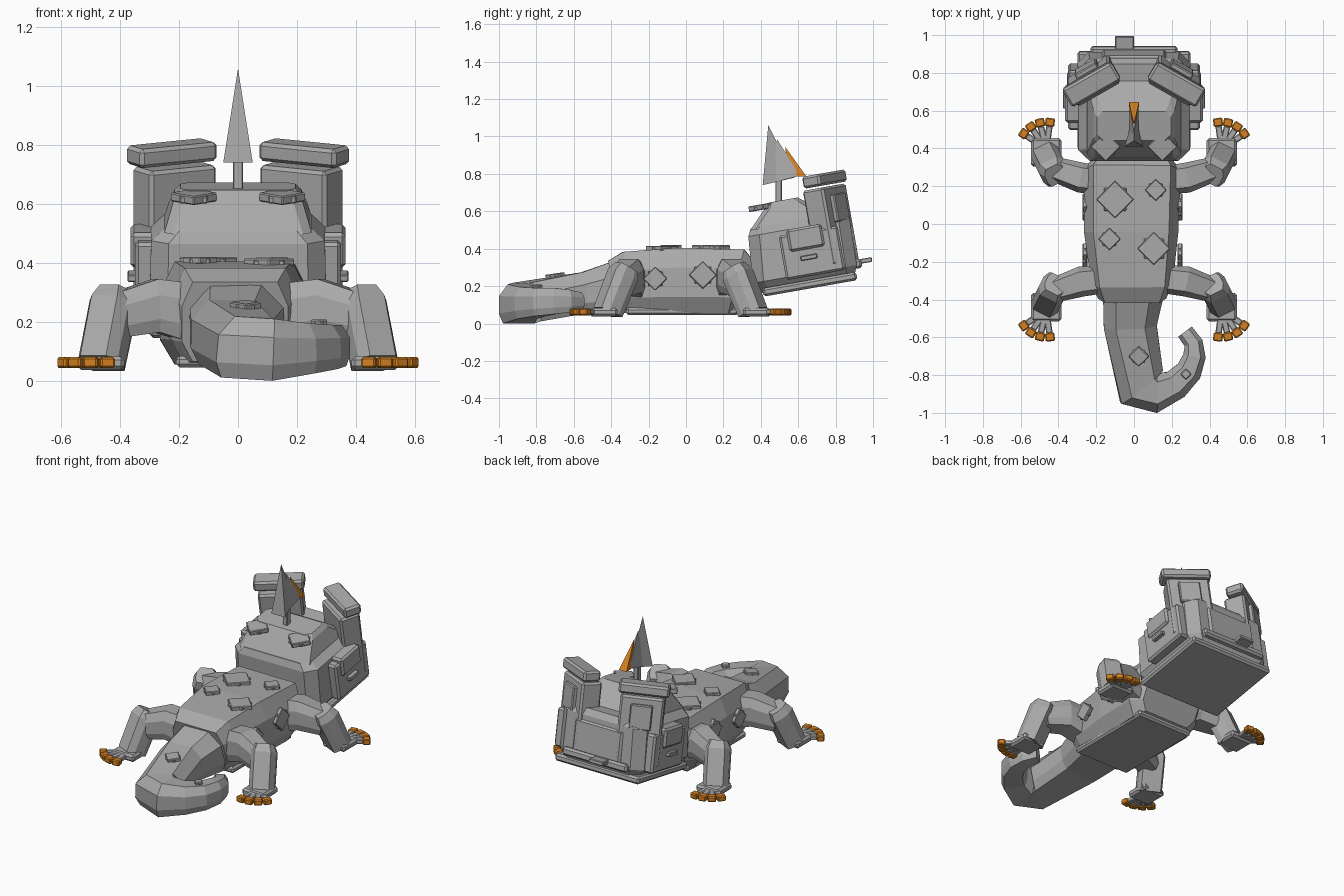
import bpy, bmesh, math
from mathutils import Vector, Matrix

if "Cube" in bpy.data.objects:
    bpy.data.objects.remove(bpy.data.objects["Cube"])


def material(name, rgb):
    m = bpy.data.materials.new(name)
    m.diffuse_color = (*rgb, 1)
    m.use_nodes = True
    m.node_tree.nodes["Principled BSDF"].inputs["Base Color"].default_value = m.diffuse_color
    return m


GREY = material("grey", (0.40, 0.40, 0.40))
ORANGE = material("orange", (0.66, 0.22, 0.015))
Z = Vector((0, 0, 1))


def finish(name, bm, mat=GREY, matrix=None):
    if matrix is not None:
        bm.transform(matrix)
    bmesh.ops.recalc_face_normals(bm, faces=bm.faces)
    me = bpy.data.meshes.new(name)
    bm.to_mesh(me)
    bm.free()
    me.materials.append(mat)
    ob = bpy.data.objects.new(name, me)
    bpy.context.collection.objects.link(ob)
    return ob


def skin(name, rings, mat=GREY, matrix=None):
    """Bridge equal rings of points and cap both ends."""
    bm = bmesh.new()
    vs = [[bm.verts.new(p) for p in r] for r in rings]
    n = len(vs[0])
    for a, b in zip(vs, vs[1:]):
        for i in range(n):
            bm.faces.new((a[i], a[(i + 1) % n], b[(i + 1) % n], b[i]))
    bm.faces.new(vs[0])
    bm.faces.new(vs[-1])
    return finish(name, bm, mat, matrix)


def loft(name, stations, top=0.65, matrix=None):
    """Chamfered tube along (x, y, z, half width, half height) stations."""
    prof = [(top, 1), (1, 0.4), (1, -0.5), (0.8, -1),
            (-0.8, -1), (-1, -0.5), (-1, 0.4), (-top, 1)]
    pts = [Vector(s[:3]) for s in stations]
    rings = []
    for i, s in enumerate(stations):
        t = Vector()
        if i:
            t += (pts[i] - pts[i - 1]).normalized()
        if i < len(pts) - 1:
            t += (pts[i + 1] - pts[i]).normalized()
        side = t.cross(Z).normalized()
        up = side.cross(t).normalized()
        rings.append([pts[i] + side * s[3] * a + up * s[4] * b for a, b in prof])
    return skin(name, rings, matrix=matrix)


def box(name, loc, size, mat=GREY, matrix=Matrix(), yaw=0, bevel=0.012):
    bm = bmesh.new()
    bmesh.ops.create_cube(bm, size=1)
    bmesh.ops.scale(bm, vec=size, verts=bm.verts)
    if bevel:
        bmesh.ops.bevel(bm, geom=bm.edges[:], offset=bevel, segments=1, affect='EDGES')
    return finish(name, bm, mat, matrix @ Matrix.Translation(loc) @ Matrix.Rotation(yaw, 4, 'Z'))


def star(name, loc, r, matrix=Matrix(), tilt=Matrix(), h=0.025):
    """Eight-pointed scale made of two crossed square tiles."""
    m = matrix @ Matrix.Translation(loc) @ tilt
    s = r * 1.41
    box(name + "_diamond", (0, 0, 0), (s, s, h), matrix=m, yaw=math.pi / 4, bevel=0.004)
    box(name + "_square", (0, 0, -0.003), (s * 0.85, s * 0.85, h * 0.8), matrix=m, bevel=0.004)


def cone(name, base, apex, mat=GREY):
    bm = bmesh.new()
    b = [bm.verts.new(p) for p in base]
    a = bm.verts.new(apex)
    bm.faces.new(b)
    for i in range(len(b)):
        bm.faces.new((b[i], b[(i + 1) % len(b)], a))
    finish(name, bm, mat)


# Body and curled tail
loft("body", [(-0.01, 0.34, 0.19, 0.20, 0.12), (-0.01, 0.27, 0.225, 0.255, 0.175),
              (-0.015, -0.04, 0.23, 0.25, 0.175), (-0.01, -0.31, 0.22, 0.215, 0.165),
              (-0.01, -0.38, 0.20, 0.18, 0.14)], top=0.8)
box("belly_plate", (-0.01, -0.02, 0.065), (0.40, 0.60, 0.04))
loft("tail", [(0, -0.33, 0.20, 0.165, 0.145), (-0.02, -0.54, 0.165, 0.14, 0.11),
              (0.04, -0.86, 0.115, 0.14, 0.105), (0.12, -0.895, 0.105, 0.105, 0.105),
              (0.22, -0.85, 0.11, 0.08, 0.085), (0.29, -0.78, 0.115, 0.07, 0.075),
              (0.32, -0.70, 0.12, 0.06, 0.07), (0.315, -0.63, 0.12, 0.05, 0.06),
              (0.27, -0.57, 0.12, 0.045, 0.045)], top=0.55)

# Scale tiles on the back, flanks and tail
for x, y, z, r in [(-0.10, 0.13, 0.407, 0.10), (0.115, 0.18, 0.407, 0.058),
                   (-0.13, -0.08, 0.408, 0.06), (0.105, -0.13, 0.402, 0.088)]:
    star("back_scale", (x, y, z), r)
pitch = Matrix.Rotation(math.radians(8), 4, 'X')
star("tail_scale", (0.025, -0.70, 0.255), 0.055, tilt=pitch)
star("tail_scale_small", (0.275, -0.795, 0.195), 0.03)
upright = Matrix.Rotation(math.pi / 2, 4, 'Y')
for sx in (-1, 1):
    for y, z, r in [(-0.165, 0.24, 0.065), (0.09, 0.26, 0.075)]:
        star("flank_scale", (0.252 * sx - 0.008, y, z), r, tilt=upright)

# Four legs, mirrored both ways around the body middle
for sx in (-1, 1):
    for sy in (-1, 1):
        M = Matrix.Translation((0, -0.03, 0)) @ Matrix.Diagonal((sx, sy, 1, 1))
        loft("upper_leg", [(0.15, 0.26, 0.23, 0.075, 0.10), (0.28, 0.275, 0.255, 0.08, 0.09),
                           (0.42, 0.32, 0.22, 0.065, 0.075)], matrix=M)
        loft("lower_leg", [(0.415, 0.29, 0.30, 0.055, 0.055), (0.425, 0.31, 0.26, 0.075, 0.07),
                           (0.465, 0.39, 0.06, 0.075, 0.065)], matrix=M)
        box("foot", (0.465, 0.41, 0.06), (0.16, 0.15, 0.045), matrix=M)
        for a in (98, 77, 56, 35):
            d = Vector((math.cos(math.radians(a)), math.sin(math.radians(a)), 0))
            c = Vector((0.465, 0.425, 0.062))
            yaw = math.radians(a - 90)
            box("toe", c + d * 0.08, (0.034, 0.09, 0.028), matrix=M, yaw=yaw, bevel=0.005)
            box("toe_tip", c + d * 0.145, (0.05, 0.045, 0.036), ORANGE, M, yaw, 0.006)

# Head, tilted up around its lower front edge
H = Matrix.Translation((0, 0.42, 0.145)) @ Matrix.Rotation(math.radians(10), 4, 'X')


def slab(hw, y0, y1, z, c):
    return [(hw - c, y0, z), (hw, y0 + c, z), (hw, y1 - c, z), (hw - c, y1, z),
            (c - hw, y1, z), (-hw, y1 - c, z), (-hw, y0 + c, z), (c - hw, y0, z)]


skin("head", [slab(0.25, -0.01, 0.49, 0.02, 0.04), slab(0.30, -0.05, 0.515, 0.08, 0.06),
              slab(0.295, -0.03, 0.52, 0.33, 0.06), slab(0.25, -0.01, 0.50, 0.37, 0.05)], matrix=H)
skin("head_crown", [slab(0.25, -0.015, 0.42, 0.36, 0.03), slab(0.215, 0.085, 0.30, 0.465, 0.03),
                    slab(0.195, 0.11, 0.265, 0.49, 0.03)], matrix=H)
box("jaw_plate", (0, 0.25, 0.022), (0.60, 0.51, 0.045), matrix=H)
box("back_lower_bar", (0, 0.52, 0.085), (0.46, 0.045, 0.05), matrix=H)
box("back_panel", (0, 0.515, 0.20), (0.34, 0.03, 0.20), matrix=H)
box("back_peg", (-0.05, 0.565, 0.095), (0.10, 0.07, 0.025), matrix=H, bevel=0.004)
for sx in (-1, 1):
    M = H @ Matrix.Diagonal((sx, 1, 1, 1))
    yaw = math.radians(-30)
    # Cheek panels and pegs
    box("cheek_panel", (0.315, 0.29, 0.185), (0.07, 0.32, 0.24), matrix=M)
    box("cheek_upper_panel", (0.315, 0.27, 0.27), (0.10, 0.19, 0.12), matrix=M)
    box("cheek_peg", (0.36, 0.27, 0.165), (0.03, 0.09, 0.025), matrix=M, bevel=0.004)
    # Turned ear posts with caps and raised panels
    box("ear_post", (0.215, 0.415, 0.31), (0.26, 0.13, 0.42), matrix=M, yaw=yaw)
    box("ear_cap", (0.225, 0.425, 0.562), (0.30, 0.11, 0.065), matrix=M, yaw=yaw)
    box("ear_panel", (0.251, 0.477, 0.40), (0.13, 0.035, 0.15), matrix=M, yaw=yaw, bevel=0.006)
    box("ear_brace", (0.245, 0.466, 0.22), (0.045, 0.05, 0.20), matrix=M, yaw=yaw, bevel=0.006)
    star("brow_scale", (0.15, 0.075, 0.473), 0.08, matrix=M, h=0.03)

# Spire on the crown with an orange rear fin
box("spire_stem", (0, 0.495, 0.70), (0.035, 0.035, 0.17), bevel=0.004)
cone("spire", [(-0.05, 0.41, 0.74), (0.05, 0.41, 0.74), (0, 0.58, 0.78)], (0, 0.44, 1.06))
cone("spire_rear", [(-0.03, 0.45, 0.75), (0.03, 0.45, 0.75), (0.022, 0.61, 0.79),
                    (-0.022, 0.61, 0.79)], (0, 0.487, 0.985))
cone("spire_fin", [(-0.02, 0.55, 0.785), (0.02, 0.55, 0.785), (0.027, 0.645, 0.785),
                   (-0.027, 0.645, 0.785)], (0, 0.53, 0.945), ORANGE)
